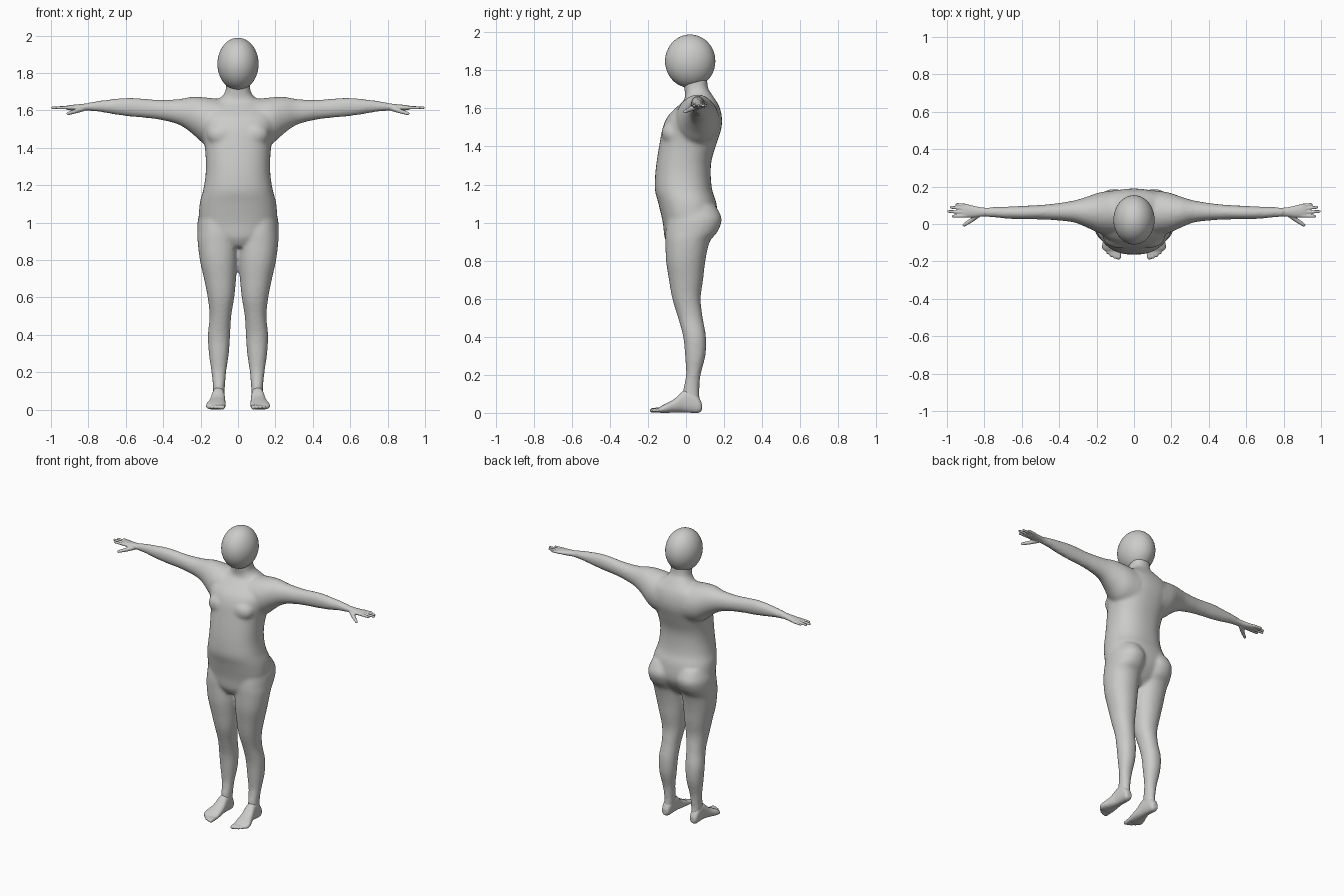
import bpy
import bmesh
import math
from mathutils import Matrix, Vector

default_cube = bpy.data.objects.get("Cube")
if default_cube:
    bpy.data.objects.remove(default_cube, do_unlink=True)

clay = bpy.data.materials.new("light grey clay")
clay.use_nodes = True
grey = (0.6, 0.6, 0.59, 1)
clay.diffuse_color = grey
clay.node_tree.nodes["Principled BSDF"].inputs["Base Color"].default_value = grey


def smooth_rows(rows, steps=4):
    """Refine a list of cross-sections with a Catmull-Rom spline."""
    result = []
    last = len(rows) - 1
    for index in range(last):
        before, start = rows[max(index - 1, 0)], rows[index]
        end, after = rows[index + 1], rows[min(index + 2, last)]
        for step in range(steps):
            t = step / steps
            row = []
            for a, b, c, d in zip(before, start, end, after):
                bend = (2 * a - 5 * b + 4 * c - d) * t + (3 * b - a - 3 * c + d) * t * t
                row.append(b + ((c - a) + bend) * t / 2)
            result.append(row)
    result.append(rows[last])
    return result


def loft(bm, axis, rows, power=2.0, sides=40):
    """Rows hold position along the axis, then low and high bounds of the other two axes."""
    rings = []
    for along, u_low, u_high, v_low, v_high in smooth_rows(rows):
        ring = []
        for index in range(sides):
            angle = math.tau * index / sides
            c, s = math.cos(angle), math.sin(angle)
            c = math.copysign(abs(c) ** (2 / power), c)
            s = math.copysign(abs(s) ** (2 / power), s)
            u = (u_low + u_high + c * (u_high - u_low)) / 2
            v = (v_low + v_high + s * (v_high - v_low)) / 2
            place = {"x": (along, u, v), "y": (u, along, v), "z": (u, v, along)}
            ring.append(bm.verts.new(place[axis]))
        rings.append(ring)
    for lower, upper in zip(rings, rings[1:]):
        for index in range(sides):
            following = (index + 1) % sides
            bm.faces.new((lower[index], lower[following], upper[following], upper[index]))
    bm.faces.new(list(reversed(rings[0])))
    bm.faces.new(rings[-1])


def capsule(bm, start, end, start_radius, end_radius):
    """Tapered round-ended segment for fingers and toes."""
    start, end = Vector(start), Vector(end)
    turn = (end - start).to_track_quat("Z", "Y")
    made = bmesh.ops.create_uvsphere(bm, u_segments=16, v_segments=11, radius=1)
    for vert in made["verts"]:
        local = vert.co.copy()
        base, radius = (end, end_radius) if local.z > 0 else (start, start_radius)
        vert.co = base + turn @ (local * radius)


def ellipsoid(bm, centre, radii):
    matrix = Matrix.Translation(centre) @ Matrix.Diagonal((*radii, 1))
    bmesh.ops.create_uvsphere(bm, u_segments=48, v_segments=32, radius=1, matrix=matrix)


def mirror_parts(bm):
    """Copy everything built so far to the other side."""
    copied = bmesh.ops.duplicate(bm, geom=bm.verts[:] + bm.edges[:] + bm.faces[:])["geom"]
    verts = [item for item in copied if isinstance(item, bmesh.types.BMVert)]
    bmesh.ops.scale(bm, vec=(-1, 1, 1), verts=verts)


def finish(name, bm, voxel=None, iterations=0):
    bmesh.ops.recalc_face_normals(bm, faces=bm.faces[:])
    mesh = bpy.data.meshes.new(name)
    bm.to_mesh(mesh)
    bm.free()
    mesh.materials.append(clay)
    mesh.shade_smooth()
    part = bpy.data.objects.new(name, mesh)
    bpy.context.collection.objects.link(part)
    if voxel:
        blend = part.modifiers.new("blend", "REMESH")
        blend.mode = "VOXEL"
        blend.voxel_size = voxel
        blend.use_smooth_shade = True
        soften = part.modifiers.new("soften", "SMOOTH")
        soften.factor = 0.5
        soften.iterations = iterations
    return part


# Body: legs, arms and chest on one side, mirrored, then the torso
body = bmesh.new()
loft(body, "z", [
    (.06, .072, .135, -.02, .072),
    (.12, .07, .134, -.015, .07),
    (.2, .063, .142, 0, .077),
    (.3, .049, .156, -.005, .102),
    (.4, .042, .161, -.015, .105),
    (.5, .036, .152, -.042, .088),
    (.6, .02, .162, -.072, .077),
    (.7, .01, .182, -.09, .09),
    (.8, .003, .204, -.105, .102),
    (.9, 0, .216, -.108, .125),
    (.95, 0, .217, -.108, .165),
    (1.02, 0, .214, -.1, .188),
    (1.09, .02, .19, -.09, .155),
], power=2.15)
loft(body, "x", [
    (.1, -.06, .18, 1.4, 1.66),
    (.18, -.05, .17, 1.42, 1.67),
    (.25, -.02, .147, 1.48, 1.672),
    (.32, .008, .126, 1.525, 1.66),
    (.42, .02, .11, 1.55, 1.657),
    (.5, .024, .102, 1.56, 1.662),
    (.58, .025, .098, 1.567, 1.668),
    (.66, .027, .094, 1.578, 1.662),
    (.74, .034, .091, 1.592, 1.652),
    (.81, .04, .088, 1.597, 1.64),
])
ellipsoid(body, (.085, -.07, 1.47), (.08, .058, .065))
mirror_parts(body)
torso_rows = [
    (.87, .07, -.085, .07),
    (.92, .15, -.112, .12),
    (1, .205, -.122, .165),
    (1.1, .205, -.145, .16),
    (1.17, .187, -.163, .138),
    (1.25, .174, -.162, .13),
    (1.33, .172, -.153, .135),
    (1.42, .18, -.138, .163),
    (1.5, .2, -.122, .187),
    (1.56, .21, -.095, .188),
    (1.61, .19, -.045, .175),
    (1.645, .13, -.01, .155),
    (1.675, .085, -.005, .135),
    (1.71, .066, -.01, .115),
    (1.79, .062, -.02, .11),
]
loft(body, "z", [(z, -half, half, front, back) for z, half, front, back in torso_rows], power=2.3)
finish("body", body, voxel=.01, iterations=8)

# Head
head = bmesh.new()
ellipsoid(head, (0, .022, 1.848), (.11, .132, .14))
finish("head", head)

# Hands: palm, four fingers and a thumb
hands = bmesh.new()
loft(hands, "x", [
    (.76, .04, .087, 1.598, 1.642),
    (.81, .04, .088, 1.599, 1.637),
    (.86, .035, .098, 1.598, 1.632),
    (.9, .035, .107, 1.601, 1.628),
    (.92, .04, .103, 1.606, 1.624),
])
finger_tips = [(.947, .105), (.978, .09), (.991, .067), (.968, .042)]
for index, (tip_x, tip_y) in enumerate(finger_tips):
    knuckle = (.895, .098 - index * .018, 1.615)
    capsule(hands, knuckle, (tip_x, tip_y, 1.614), .01, .0075)
capsule(hands, (.83, .052, 1.61), (.87, .02, 1.595), .016, .012)
capsule(hands, (.87, .02, 1.595), (.908, -.005, 1.583), .012, .009)
mirror_parts(hands)
finish("hands", hands, voxel=.004, iterations=3)

# Feet: heel to ball, then five toes
feet = bmesh.new()
loft(feet, "y", [
    (.083, .09, .125, .012, .05),
    (.065, .078, .134, 0, .085),
    (.03, .073, .137, 0, .12),
    (-.015, .07, .141, .003, .115),
    (-.06, .067, .153, .002, .074),
    (-.1, .065, .168, 0, .052),
    (-.13, .067, .17, 0, .036),
    (-.145, .075, .155, .005, .026),
], power=2.4)
for index in range(5):
    x = .082 + index * .019
    tip = (x, -.178 + index * index * .0028, .013)
    size = .015 - index * .0013
    capsule(feet, (x, -.115, .018), tip, size, size * .85)
mirror_parts(feet)
finish("feet", feet, voxel=.005, iterations=3)
